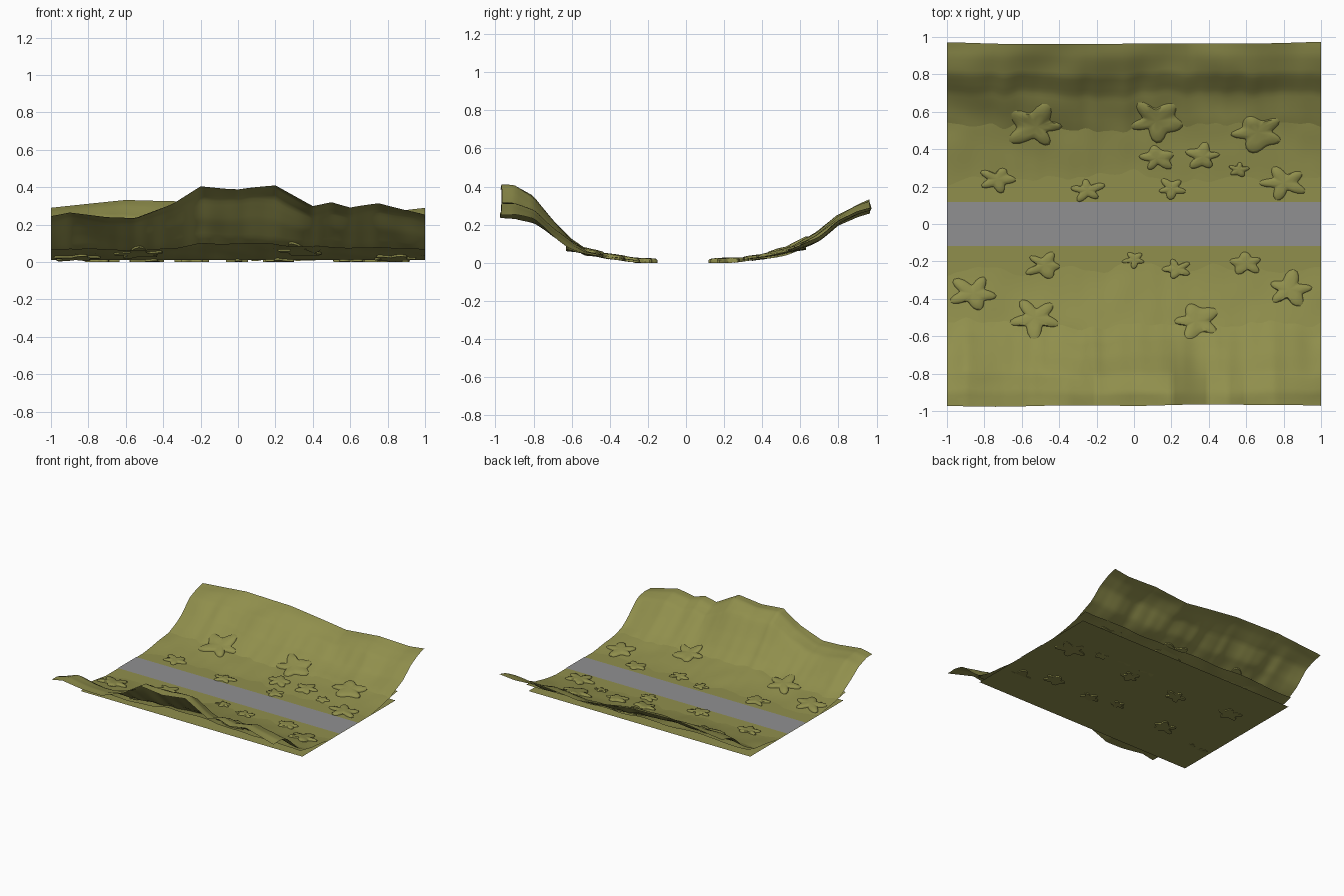
import bpy, bmesh, math
from mathutils import Vector, noise

cube = bpy.data.objects.get("Cube")
if cube:
    bpy.data.objects.remove(cube)

GROUND = 0.01
GROUND_HALF = 0.6
OUTER = 0.97


def make_material(name, color):
    mat = bpy.data.materials.new(name)
    mat.use_nodes = True
    mat.diffuse_color = color
    bsdf = mat.node_tree.nodes["Principled BSDF"]
    bsdf.inputs["Base Color"].default_value = color
    bsdf.inputs["Roughness"].default_value = 0.9
    return mat


grass = make_material("olive grass", (0.28, 0.275, 0.073, 1))
asphalt = make_material("grey asphalt", (0.28, 0.28, 0.285, 1))


def finish(name, bm, mat):
    mesh = bpy.data.meshes.new(name)
    bm.to_mesh(mesh)
    bm.free()
    mesh.materials.append(mat)
    mesh.shade_smooth()
    obj = bpy.data.objects.new(name, mesh)
    bpy.context.collection.objects.link(obj)
    return obj


def sheet(name, mat, columns, rows, point, flip=False):
    """Grid surface from point(u, v), with u and v running from 0 to 1."""
    bm = bmesh.new()
    grid = [[bm.verts.new(point(i / columns, j / rows)) for j in range(rows + 1)]
            for i in range(columns + 1)]
    for a, b in zip(grid, grid[1:]):
        for j in range(rows):
            loop = [a[j], b[j], b[j + 1], a[j + 1]]
            bm.faces.new(loop[::-1] if flip else loop)
    return finish(name, bm, mat)


def lerp_points(points, t):
    for (a, fa), (b, fb) in zip(points, points[1:]):
        if t <= b:
            return fa + (fb - fa) * max(0, t - a) / (b - a)
    return points[-1][1]


def wobble(x, y, scale, seed):
    return noise.noise(Vector((x * scale, y * scale, seed + 0.37)))


# Crest heights along x and slope sections, front (-1) and back (1)
CREST = {
    -1: [(-1, .245), (-.9, .265), (-.7, .24), (-.55, .235), (-.35, .31), (-.2, .405),
         (0, .385), (.2, .41), (.4, .3), (.5, .32), (.6, .29), (.75, .315), (1, .25)],
    1: [(-1, .29), (-.6, .335), (-.2, .325), (.07, .29), (.3, .26), (.6, .29), (.87, .275), (1, .29)],
}
SLOPE = {
    -1: [(0, 0), (.16, .15), (.39, .46), (.61, .82), (.84, .99), (1, 1)],
    1: [(0, 0), (.16, .14), (.39, .36), (.61, .7), (.84, .9), (1, 1)],
}


def apron_edge(side, x):
    return 0.25 + 0.07 * wobble(x, side, 3, 2) + 0.03 * wobble(x, side, 11, 4)


def hill_edge(side, x):
    return 0.53 + 0.04 * wobble(x, side, 4, 7) + 0.03 * wobble(x, side, 13, 9)


def apron_height(side, x, a):
    low = apron_edge(side, x)
    t = max(0, (a - low) / (GROUND_HALF - low))
    rise = 0.2 * lerp_points(CREST[side], x) * t ** 1.2
    return GROUND + 0.001 + rise + 0.012 * t * wobble(x, a, 6, side)


def hill_height(side, x, a):
    edge = hill_edge(side, x)
    s = max(0, (a - edge) / (OUTER - edge))
    foot = apron_height(side, x, edge)
    rise = (lerp_points(CREST[side], x) - foot) * lerp_points(SLOPE[side], s)
    return foot + rise + 0.03 * math.sin(math.pi * min(s, 1)) * wobble(x, a, 4, side)


def terrain(x, y):
    side, a = (1 if y > 0 else -1), abs(y)
    if a > hill_edge(side, x):
        return hill_height(side, x, a)
    return apron_height(side, x, a) if a > apron_edge(side, x) else GROUND


# Flat valley floor and the road laid on it
def strip(name, mat, half, z):
    sheet(name, mat, 1, 1, lambda u, v: (2 * u - 1, (2 * v - 1) * half, z))


strip("valley_floor", grass, GROUND_HALF, GROUND)
strip("road", asphalt, 0.118, GROUND + 0.003)

# Gentle apron and steep hillside on either side of the road
for side, label in ((-1, "front"), (1, "back")):
    def apron_point(u, v):
        x = 2 * u - 1
        low = apron_edge(side, x)
        a = low + (GROUND_HALF + 0.03 - low) * v
        return x, side * a, apron_height(side, x, a)

    def hill_point(u, v):
        x = 2 * u - 1
        edge = hill_edge(side, x)
        a = edge + (OUTER + 0.015 * wobble(x, side, 2, 5) - edge) * v
        return x, side * a, hill_height(side, x, a)

    sheet(label + "_apron", grass, 100, 14, apron_point, side < 0)
    sheet(label + "_hillside", grass, 100, 24, hill_point, side < 0)


# Low lobed shrub patches that follow the slope
def shrub(name, cx, cy, radius, phase):
    bm = bmesh.new()
    count = 40
    height = 0.006 + 0.09 * radius

    def vert(t, lift, angle):
        lobes = 1 + 0.28 * math.cos(5 * angle + phase) + 0.35 * wobble(
            math.cos(angle), math.sin(angle), 1.5, phase)
        r = radius * t * (0.8 * lobes if t > 0.4 else 0.8)
        x = max(-1, min(1, cx + 1.1 * r * math.cos(angle)))
        y = cy + 0.8 * r * math.sin(angle)
        return bm.verts.new((x, y, max(0, terrain(x, y) + lift)))

    angles = [math.tau * k / count for k in range(count)]
    rings = [[vert(t, lift, a) for a in angles]
             for t, lift in ((1, -GROUND), (1, 0.3 * height), (.88, .8 * height), (.5, height))]
    top = vert(0, height * 1.1, 0)
    for k in range(count):
        n = (k + 1) % count
        for a, b in zip(rings, rings[1:]):
            bm.faces.new((a[k], a[n], b[n], b[k]))
        bm.faces.new((rings[-1][k], rings[-1][n], top))
    bm.faces.new(rings[0][::-1])
    obj = finish(name, bm, grass)
    bpy.context.view_layer.objects.active = obj
    bpy.ops.object.select_all(action="DESELECT")
    obj.select_set(True)
    bpy.ops.object.shade_smooth_by_angle(angle=math.radians(50))


SHRUBS = [
    (-.52, .52, .14), (.12, .55, .14), (.66, .49, .13), (.12, .35, .09), (.37, .36, .09),
    (-.73, .24, .09), (.2, .19, .07), (.8, .22, .11), (-.25, .18, .08), (.56, .29, .05),
    (-.48, -.22, .09), (0, -.19, .05), (.23, -.24, .07), (.6, -.21, .08),
    (.83, -.35, .11), (-.86, -.37, .12), (-.53, -.5, .12), (.33, -.52, .12),
]
for index, (x, y, radius) in enumerate(SHRUBS):
    shrub(f"shrub_{index + 1}", x, y, radius, index * 1.3)
